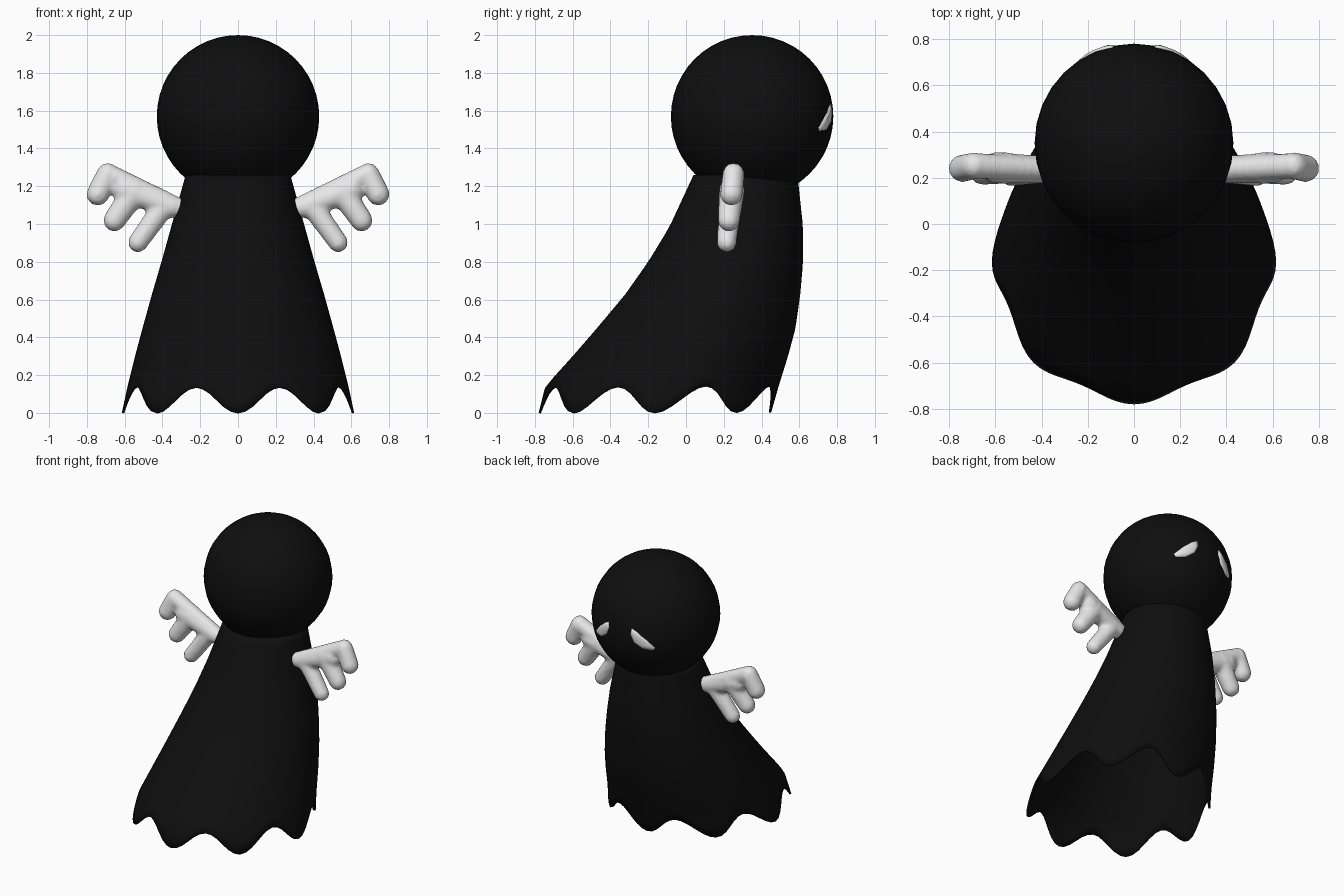
import bpy, bmesh, math
from mathutils import Vector, Matrix

if "Cube" in bpy.data.objects:
    bpy.data.objects.remove(bpy.data.objects["Cube"], do_unlink=True)

HEAD = Vector((0, 0.35, 1.57))
RADIUS = 0.43


def material(name, value):
    mat = bpy.data.materials.new(name)
    mat.use_nodes = True
    colour = (value, value, value, 1)
    mat.diffuse_color = colour
    mat.node_tree.nodes["Principled BSDF"].inputs["Base Color"].default_value = colour
    return mat


black = material("cloak black", 0.0045)
white = material("soft white", 0.8)


def add_object(name, bm, mat):
    mesh = bpy.data.meshes.new(name)
    bm.to_mesh(mesh)
    bm.free()
    mesh.materials.append(mat)
    for face in mesh.polygons:
        face.use_smooth = True
    obj = bpy.data.objects.new(name, mesh)
    bpy.context.collection.objects.link(obj)
    return obj


# Head
bm = bmesh.new()
bmesh.ops.create_uvsphere(bm, u_segments=32, v_segments=24, radius=RADIUS,
                          matrix=Matrix.Translation(HEAD))
add_object("head", bm, black)

# Cloak: round sections swept backwards, given as height, back y, front y, half width
SECTIONS = [(0, -0.78, 0.45, 0.615), (0.14, -0.745, 0.49, 0.585),
            (0.3, -0.6, 0.54, 0.545), (0.45, -0.47, 0.58, 0.505),
            (0.63, -0.32, 0.605, 0.455), (0.8, -0.2, 0.62, 0.405),
            (0.98, -0.09, 0.62, 0.355), (1.26, 0.04, 0.59, 0.277)]


def section(z):
    for low, high in zip(SECTIONS, SECTIONS[1:]):
        if z <= high[0]:
            break
    t = (z - low[0]) / (high[0] - low[0])
    return [a + (b - a) * t for a, b in zip(low[1:], high[1:])]


SIDES, ROWS, TOP = 96, 20, 1.26
bm = bmesh.new()
rings = []
for row in range(ROWS + 1):
    ring = []
    for i in range(SIDES):
        a = 2 * math.pi * i / SIDES
        hem = 0.07 * (1 - math.cos(8 * a))
        z = hem + (TOP - hem) * row / ROWS
        back, front, half = section(z)
        ring.append(bm.verts.new((half * math.cos(a),
                                  (back + front) / 2 + (front - back) / 2 * math.sin(a), z)))
    rings.append(ring)
for lower, upper in zip(rings, rings[1:]):
    for i in range(SIDES):
        k = (i + 1) % SIDES
        bm.faces.new((lower[i], lower[k], upper[k], upper[i]))
cloak = add_object("cloak", bm, black)
solid = cloak.modifiers.new("thickness", "SOLIDIFY")
solid.thickness = 0.012
solid.offset = -1

# Wings: an arm and three plump feathers, each from (x, z, radius) to (x, z, radius)
FEATHERS = [((0.25, 1.06, 0.05), (0.69, 1.265, 0.06)),
            ((0.69, 1.265, 0.06), (0.742, 1.157, 0.062)),
            ((0.55, 1.17, 0.07), (0.655, 1.018, 0.06)),
            ((0.41, 1.07, 0.06), (0.53, 0.902, 0.054)),
            ((0.35, 1.09, 0.06), (0.6, 1.18, 0.07))]


def wing(name, side):
    bm = bmesh.new()
    steps = 12
    for start, end in FEATHERS:
        for s in range(steps + 1):
            x, z, r = (a + (b - a) * s / steps for a, b in zip(start, end))
            place = Matrix.Translation((side * x, 0.255 + 0.1 * (z - 1.3), z))
            bmesh.ops.create_icosphere(bm, subdivisions=2, radius=r, matrix=place)
    obj = add_object(name, bm, white)
    remesh = obj.modifiers.new("merge", "REMESH")
    remesh.mode = "VOXEL"
    remesh.voxel_size = 0.014
    remesh.use_smooth_shade = True
    smooth = obj.modifiers.new("soften", "SMOOTH")
    smooth.iterations = 4


# Eyes: half-moon plates domed over the head, high at the inner end
EYE = [(0.09, 1.64), (0.13, 1.62), (0.19, 1.57), (0.243, 1.51),
       (0.23, 1.49), (0.17, 1.495), (0.11, 1.54), (0.085, 1.6)]


def eye(name, side):
    bm = bmesh.new()
    mid = [sum(p[n] for p in EYE) / len(EYE) for n in (0, 1)]
    loops = []
    for scale, r in ((1, RADIUS - 0.006), (0.94, RADIUS + 0.005), (0.6, RADIUS + 0.009)):
        loop = []
        for p in EYE:
            x = mid[0] + (p[0] - mid[0]) * scale
            z = mid[1] + (p[1] - mid[1]) * scale - HEAD.z
            y = math.sqrt(r * r - x * x - z * z)
            loop.append(bm.verts.new(HEAD + Vector((side * x, y, z))))
        loops.append(loop)
    for outer, inner in zip(loops, loops[1:]):
        for i in range(len(EYE)):
            k = (i + 1) % len(EYE)
            bm.faces.new((outer[i], outer[k], inner[k], inner[i]))
    bm.faces.new(loops[-1])
    bmesh.ops.recalc_face_normals(bm, faces=bm.faces)
    if bm.faces[:][-1].normal.y < 0:
        bmesh.ops.reverse_faces(bm, faces=bm.faces)
    add_object(name, bm, white)


for label, side in (("left", 1), ("right", -1)):
    wing(label + "_wing", side)
    eye(label + "_eye", side)
